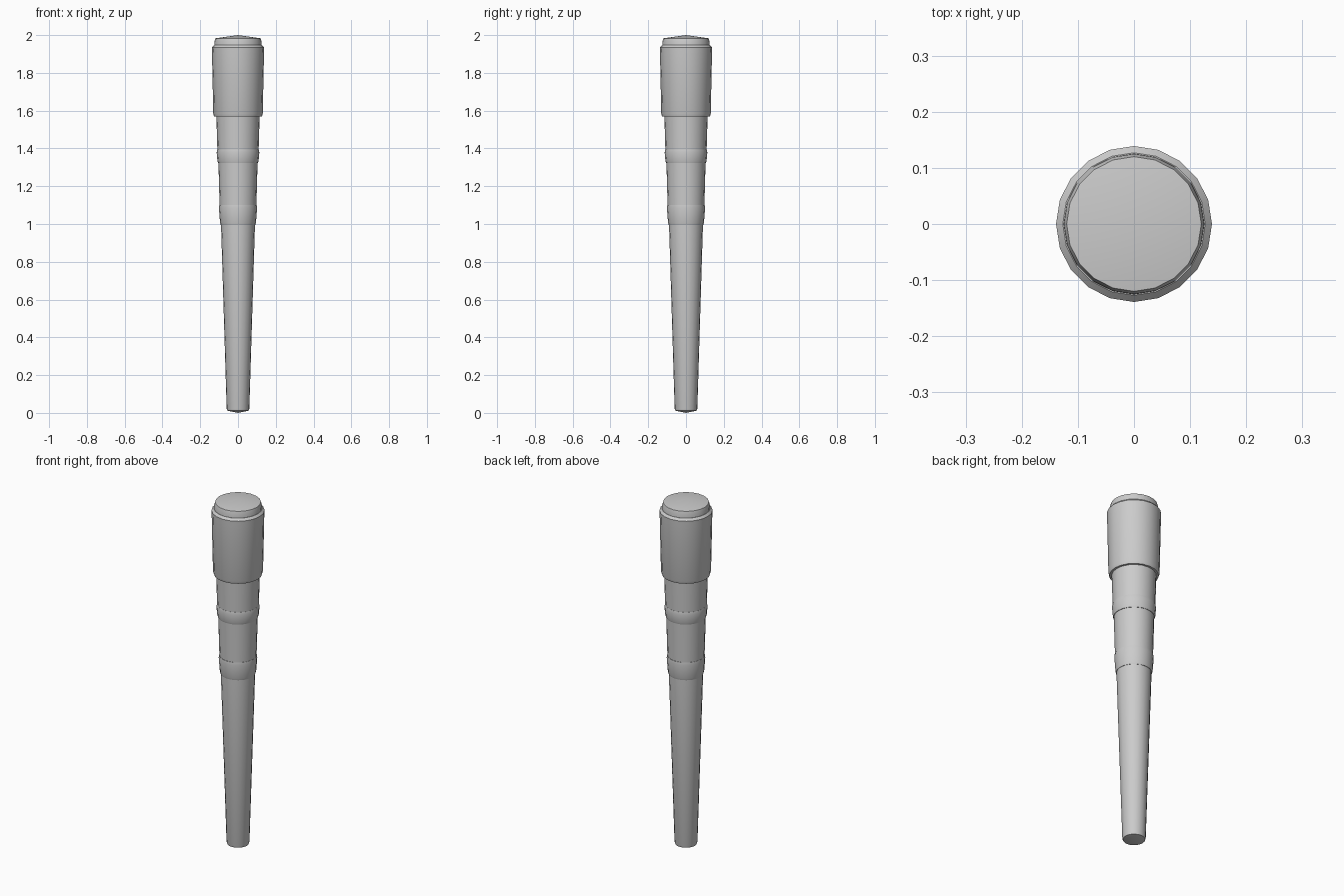
import bpy, bmesh, math

if "Cube" in bpy.data.objects:
    bpy.data.objects.remove(bpy.data.objects["Cube"])


def lathe(name, profile, sides=20):
    """Revolve (radius, z) points around z; radius 0 becomes a single tip."""
    bm = bmesh.new()
    rings = []
    for r, z in profile:
        if r == 0:
            rings.append([bm.verts.new((0, 0, z))] * sides)
        else:
            rings.append([bm.verts.new((r * math.cos(2 * math.pi * i / sides),
                                        r * math.sin(2 * math.pi * i / sides), z))
                          for i in range(sides)])
    for a, b in zip(rings, rings[1:]):
        for i in range(sides):
            j = (i + 1) % sides
            bm.faces.new(list(dict.fromkeys((a[i], a[j], b[j], b[i]))))
    bmesh.ops.recalc_face_normals(bm, faces=bm.faces)
    mesh = bpy.data.meshes.new(name)
    bm.to_mesh(mesh)
    bm.free()
    obj = bpy.data.objects.new(name, mesh)
    bpy.context.collection.objects.link(obj)
    bpy.context.view_layer.objects.active = obj
    obj.select_set(True)
    bpy.ops.object.shade_smooth_by_angle(angle=math.radians(35))
    obj.select_set(False)
    return obj


# Long thin tube with a shallow conical foot
lathe("lower_tube", [(0, 0), (0.057, 0.012), (0.06, 0.022), (0.09, 1.0), (0.09, 1.02), (0, 1.02)])

# Collars around the tube joints
lathe("lower_collar", [(0, 1.0), (0.092, 0.995), (0.095, 1.005), (0.101, 1.085),
                       (0.099, 1.1), (0, 1.1)])
lathe("upper_collar", [(0, 1.325), (0.106, 1.323), (0.109, 1.333), (0.113, 1.38),
                       (0.11, 1.395), (0, 1.395)])

# Middle tapering tubes
lathe("middle_tube", [(0, 1.08), (0.097, 1.08), (0.104, 1.34), (0, 1.34)])
lathe("upper_tube", [(0, 1.38), (0.109, 1.38), (0.115, 1.59), (0, 1.59)])

# Wide barrel at the top with chamfered ends
lathe("barrel", [(0, 1.568), (0.126, 1.568), (0.131, 1.583), (0.138, 1.92),
                 (0.139, 1.935), (0.127, 1.947), (0, 1.947)])

# End cap with a shallow conical face
lathe("end_cap", [(0, 1.93), (0.126, 1.93), (0.125, 1.965), (0.12, 1.983), (0, 2.0)])
